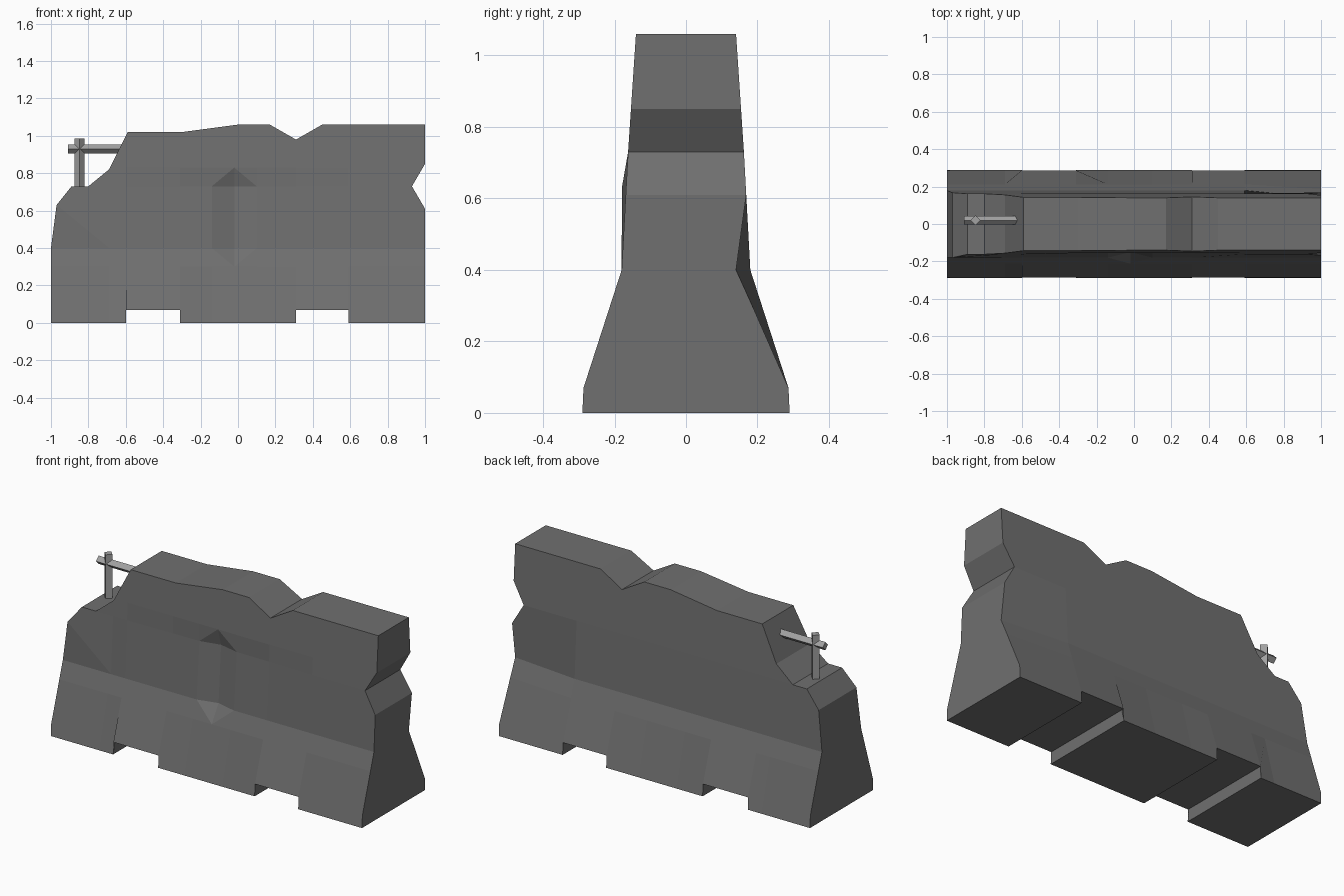
import bpy, bmesh, math
from mathutils import Vector

cube = bpy.data.objects.get("Cube")
if cube:
    bpy.data.objects.remove(cube, do_unlink=True)


def material(name, value):
    m = bpy.data.materials.new(name)
    m.use_nodes = True
    col = (value, value, value, 1)
    m.diffuse_color = col
    m.node_tree.nodes["Principled BSDF"].inputs["Base Color"].default_value = col
    return m


concrete = material("dark concrete", 0.16)
steel = material("bare steel", 0.36)

# Broken outline of the barrier (x, z), with feet below and chipped edges
OUTLINE = [(-1, 0), (-.6, 0), (-.6, .07), (-.31, .07), (-.31, 0), (.31, 0),
           (.31, .07), (.59, .07), (.59, 0), (1, 0), (1, .61), (.93, .73),
           (1, .85), (1, 1.06), (.45, 1.06), (.31, .98), (.17, 1.06), (0, 1.06),
           (-.3, 1.02), (-.59, 1.02), (-.69, .82), (-.8, .73), (-.89, .73),
           (-.97, .63), (-1, .4)]
# Half thickness at each height
SECTION = [(0, .29), (.06, .29), (.4, .18), (.73, .162), (1.06, .14)]
# Chips: how far single points sink into the front and back
FRONT_DENTS = {(-.02, .73): .035, (-.02, .4): .03, (-.97, .63): -.012,
               (-.31, .73): .006, (-.14, .73): .008, (.1, .73): .008, (.31, .73): .006}
BACK_DENTS = {(1, .4): .04, (1, .3): .027}
# Creases round the chips
CREASES = [((-.02, .83), (-.14, .73)), ((-.02, .83), (.1, .73)),
           ((-.02, .3), (-.14, .4)), ((-.02, .3), (.1, .4)),
           ((-.69, .73), (-.6, .4)), ((-.97, .63), (-.69, .4))]


def half_width(z):
    for (z0, w0), (z1, w1) in zip(SECTION, SECTION[1:]):
        if z <= z1:
            return w0 + (w1 - w0) * (z - z0) / (z1 - z0)
    return SECTION[-1][1]


def key(v):
    return (round(v.co.x, 2), round(v.co.z, 2))


def build_barrier():
    bm = bmesh.new()
    bm.faces.new([bm.verts.new((x, 0, z)) for x, z in OUTLINE])

    # Cut the flat outline into panels
    cuts = [((0, 0, z), (0, 0, 1)) for z in (.07, .3, .4, .73, .83)]
    cuts += [((x, 0, 0), (1, 0, 0)) for x in (-.69, -.6, -.31, -.14, -.02, .1, .31, .59)]
    for co, no in cuts:
        bmesh.ops.bisect_plane(bm, geom=bm.verts[:] + bm.edges[:] + bm.faces[:],
                               dist=.0005, plane_co=co, plane_no=no)
    bmesh.ops.remove_doubles(bm, verts=bm.verts[:], dist=.002)
    for a, b in CREASES:
        va = [v for v in bm.verts if key(v) == a]
        vb = [v for v in bm.verts if key(v) == b]
        if va and vb:
            shared = set(va[0].link_faces) & set(vb[0].link_faces)
            if shared:
                bmesh.utils.face_split(shared.pop(), va[0], vb[0])

    # Give it thickness, flaring towards the base
    front = bm.verts[:]
    ext = bmesh.ops.extrude_face_region(bm, geom=bm.faces[:], use_keep_orig=True)
    back = [g for g in ext["geom"] if isinstance(g, bmesh.types.BMVert)]
    for verts, side, dents in ((front, -1, FRONT_DENTS), (back, 1, BACK_DENTS)):
        for v in verts:
            v.co.y = side * (half_width(v.co.z) - dents.get(key(v), 0))
    bmesh.ops.recalc_face_normals(bm, faces=bm.faces[:])
    me = bpy.data.meshes.new("concrete_barrier")
    bm.to_mesh(me)
    bm.free()
    me.materials.append(concrete)
    ob = bpy.data.objects.new("concrete_barrier", me)
    bpy.context.collection.objects.link(ob)


def bar(name, start, end, radius):
    a, b = Vector(start), Vector(end)
    bpy.ops.mesh.primitive_cylinder_add(vertices=4, radius=radius,
                                        depth=(b - a).length, location=(a + b) / 2)
    ob = bpy.context.object
    ob.name = name
    ob.rotation_euler = (b - a).to_track_quat('Z', 'Y').to_euler()
    ob.data.materials.append(steel)


build_barrier()

# Exposed reinforcement bars
bar("upright_rebar", (-.847, .02, .68), (-.847, .02, .985), .026)
bar("cross_rebar", (-.91, .02, .93), (-.58, .02, .93), .024)
